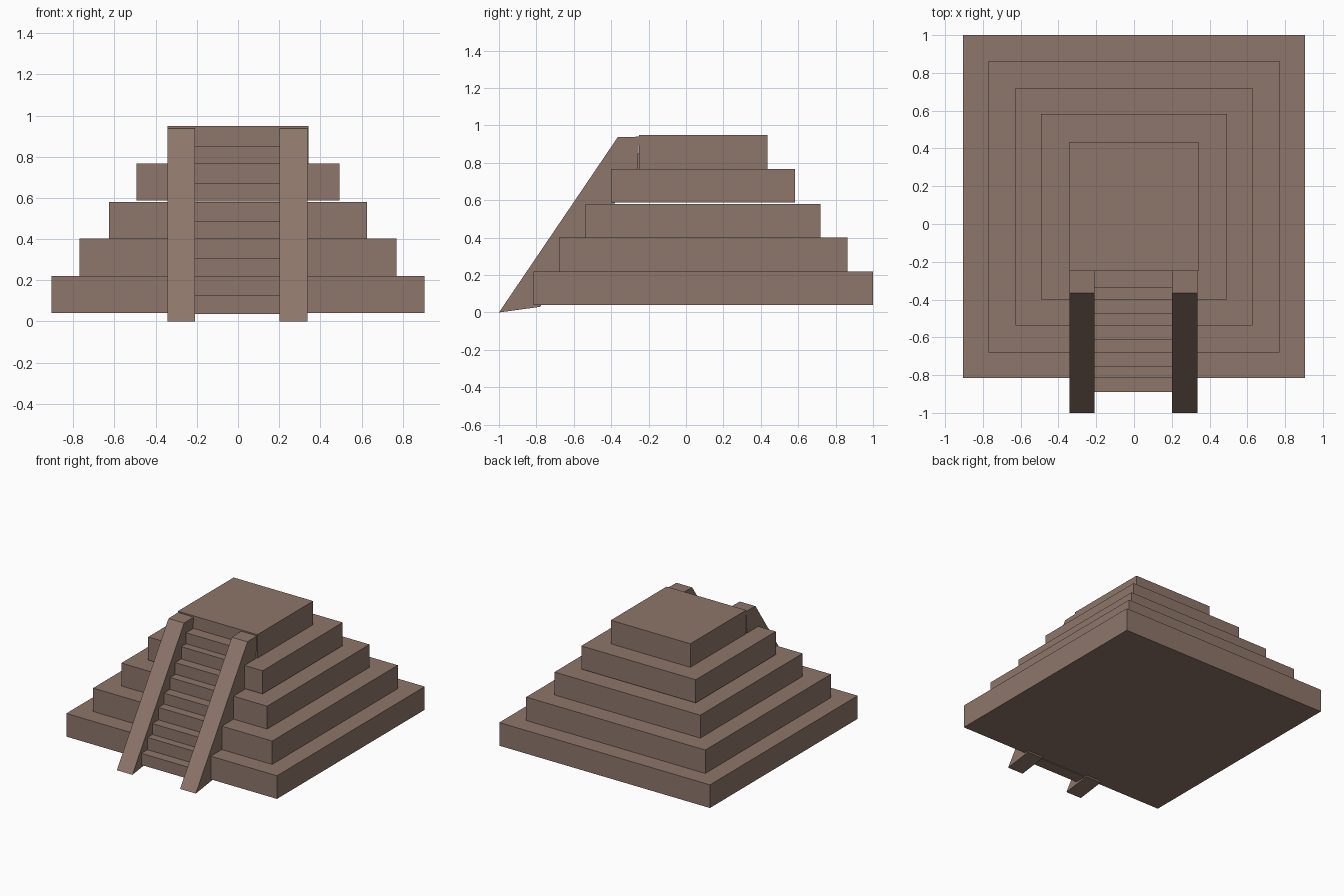
import bpy
import bmesh

cube = bpy.data.objects.get("Cube")
if cube:
    bpy.data.objects.remove(cube, do_unlink=True)

# Single warm brown stone
stone = bpy.data.materials.new("brown_stone")
stone.use_nodes = True
colour = (0.27, 0.18, 0.145, 1)
stone.diffuse_color = colour
stone.node_tree.nodes["Principled BSDF"].inputs["Base Color"].default_value = colour


def extrude_profile(name, profile, x0, x1):
    """Extrude a (y, z) outline along x from x0 to x1."""
    bm = bmesh.new()
    face = bm.faces.new([bm.verts.new((x0, y, z)) for y, z in profile])
    result = bmesh.ops.extrude_face_region(bm, geom=[face])
    verts = [v for v in result["geom"] if isinstance(v, bmesh.types.BMVert)]
    bmesh.ops.translate(bm, verts=verts, vec=(x1 - x0, 0, 0))
    bmesh.ops.recalc_face_normals(bm, faces=bm.faces)
    mesh = bpy.data.meshes.new(name)
    bm.to_mesh(mesh)
    bm.free()
    mesh.materials.append(stone)
    obj = bpy.data.objects.new(name, mesh)
    bpy.context.collection.objects.link(obj)
    return obj


def block(name, x0, x1, y0, y1, z0, z1):
    return extrude_profile(name, [(y0, z0), (y1, z0), (y1, z1), (y0, z1)], x0, x1)


# Tiers: half width, front y, back y, bottom z, top z
tiers = [
    (0.906, -0.815, 1.0, 0.04, 0.22),
    (0.77, -0.68, 0.863, 0.22, 0.402),
    (0.627, -0.537, 0.72, 0.402, 0.58),
    (0.492, -0.40, 0.583, 0.587, 0.767),
    (0.342, -0.25, 0.435, 0.767, 0.95),
]
for i, (half, front, back, bottom, top) in enumerate(tiers, 1):
    block(f"tier_{i}", -half, half, front, back, bottom, top)
    # Half-height stair tread in front of each tier
    depth = 0.09 if i == 5 else 0.075
    block(f"stair_step_{i}", -0.21, 0.203, front - depth, front + 0.02,
          bottom - 0.005, bottom + 0.085)

# Sloping balustrades either side of the stairs
rail = [(-1.0, 0.0), (-0.365, 0.937), (-0.25, 0.94), (-0.26, 0.77), (-0.78, 0.03)]
extrude_profile("right_balustrade", rail, -0.342, -0.208)
extrude_profile("left_balustrade", rail, 0.202, 0.337)
